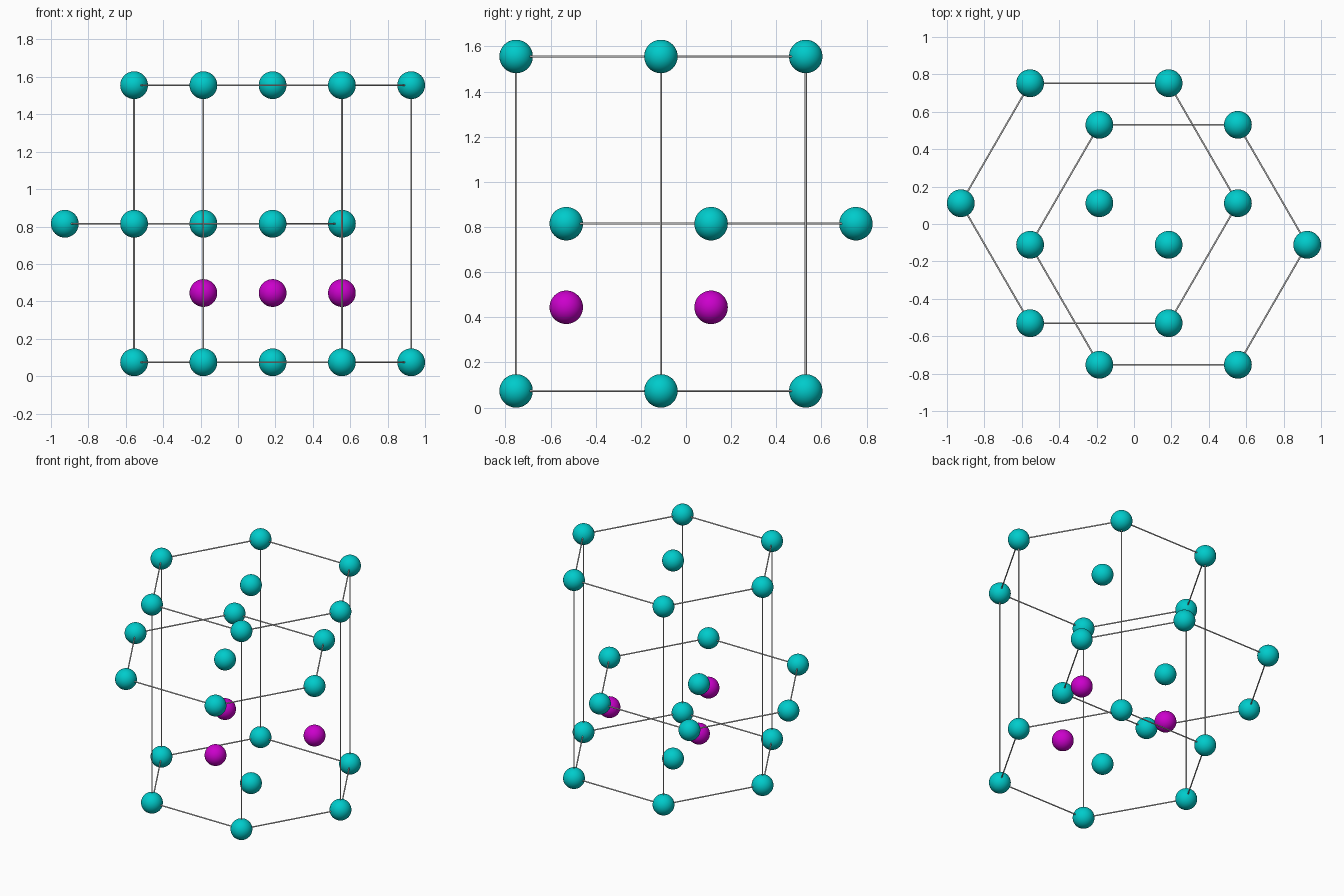
import bpy
from math import sin, cos, pi
from mathutils import Vector

if "Cube" in bpy.data.objects:
    bpy.data.objects.remove(bpy.data.objects["Cube"], do_unlink=True)

SIDE = 2 / 2.7            # lattice spacing
BALL = SIDE / 10
ROD = 0.0045


def material(name, rgb):
    mat = bpy.data.materials.new(name)
    mat.use_nodes = True
    color = (*rgb, 1)
    mat.diffuse_color = color
    mat.node_tree.nodes["Principled BSDF"].inputs["Base Color"].default_value = color
    return mat


teal = material("teal", (0, 0.6, 0.6))
purple = material("purple", (0.6, 0, 0.6))
grey = material("light grey", (0.8, 0.8, 0.8))


def ball(name, place, mat):
    bpy.ops.mesh.primitive_uv_sphere_add(segments=40, ring_count=24, radius=BALL, location=place)
    obj = bpy.context.object
    obj.name = name
    obj.data.materials.append(mat)
    bpy.ops.object.shade_smooth()


def rod(name, start, end):
    span = end - start
    bpy.ops.mesh.primitive_cylinder_add(vertices=12, radius=ROD, depth=span.length,
                                        location=(start + end) / 2)
    obj = bpy.context.object
    obj.name = name
    obj.rotation_euler = span.to_track_quat('Z', 'Y').to_euler()
    obj.data.materials.append(grey)
    bpy.ops.object.shade_smooth_by_angle()


def ring(center):
    return [center + SIDE * Vector((cos(k * pi / 3), sin(k * pi / 3), 0)) for k in range(6)]


def layer(name, center):
    # Hexagon of balls with a centre ball and connecting rods
    corners = ring(center)
    ball(name + "_centre_ball", center, teal)
    for k, corner in enumerate(corners):
        ball(name + "_corner_ball", corner, teal)
        rod(name + "_edge_rod", corner, corners[(k + 1) % 6])
    return corners


# Three stacked layers, the middle one shifted
shift = Vector((SIDE / 4, -SIDE * 0.15, 0))
lift = Vector((0, 0, SIDE))
base = Vector((0, 0, BALL))
bottom = layer("bottom_layer", base + shift)
layer("middle_layer", base + lift - shift)
top = layer("top_layer", base + 2 * lift + shift)

# Upright rods
for low, high in zip(bottom, top):
    rod("upright_rod", low, high)

# Purple balls halfway below the middle layer
inner = base + lift / 2 - shift
for place in (inner, ring(inner)[0], ring(inner)[5]):
    ball("inner_ball", place, purple)
